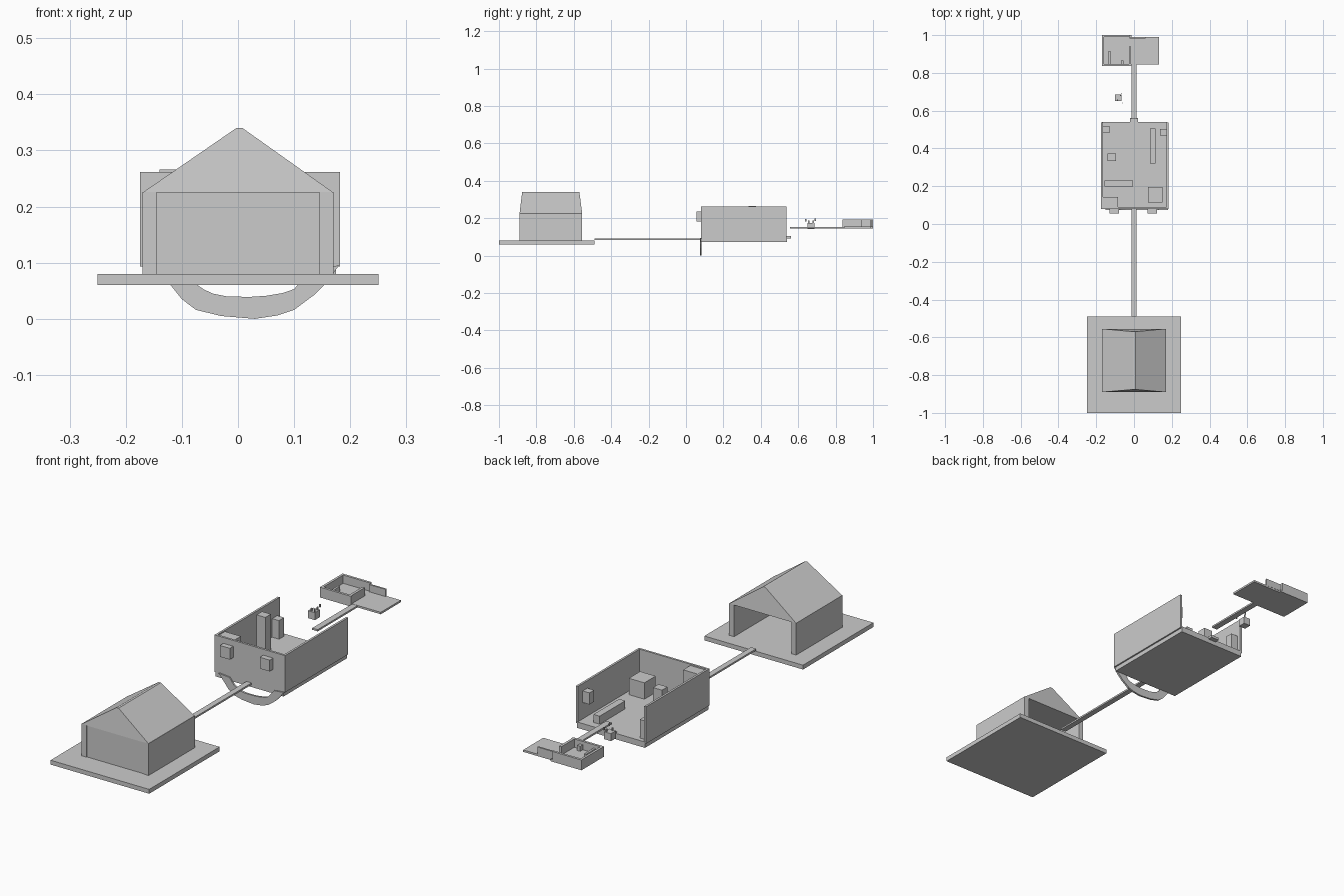
import bpy


def mesh_object(name, verts, faces):
    mesh = bpy.data.meshes.new(name)
    mesh.from_pydata(verts, [], faces)
    mesh.update()
    obj = bpy.data.objects.new(name, mesh)
    bpy.context.collection.objects.link(obj)
    return obj


def box(name, x, y, z):
    """Box from (min, max) ranges on each axis."""
    verts = [(a, b, c) for a in x for b in y for c in z]
    faces = [(0, 1, 3, 2), (4, 6, 7, 5), (0, 4, 5, 1),
             (2, 3, 7, 6), (0, 2, 6, 4), (1, 5, 7, 3)]
    return mesh_object(name, verts, faces)


# ---- Front house on its plate ----
box("house_plate", (-0.25, 0.25), (-1.0, -0.49), (0.06, 0.08))
for side, x in (("left", (-0.17, -0.145)), ("right", (0.145, 0.17))):
    box(f"house_{side}_wall", x, (-0.89, -0.555), (0.08, 0.226))
box("house_front_wall", (-0.145, 0.145), (-0.887, -0.865), (0.08, 0.226))

# Solid roof with slightly leaning gables and a narrow flat ridge
profile = [(-0.17, 0.225), (0.17, 0.225), (0.008, 0.34), (-0.003, 0.34)]
front_y = (-0.89, -0.89, -0.876, -0.876)
back_y = (-0.555, -0.555, -0.57, -0.57)
roof_verts = [(p[0], y, p[1]) for ys in (front_y, back_y) for p, y in zip(profile, ys)]
mesh_object("house_roof", roof_verts,
            [(0, 1, 2, 3), (7, 6, 5, 4)] +
            [(i, i + 4, (i + 1) % 4 + 4, (i + 1) % 4) for i in range(4)])

# ---- Walkways ----
box("front_walkway", (-0.013, 0.013), (-0.49, 0.08), (0.084, 0.092))
box("back_walkway", (-0.014, 0.014), (0.557, 0.845), (0.146, 0.154))
box("back_door_step", (-0.021, 0.021), (0.53, 0.562), (0.092, 0.104))

# ---- Middle room, open at the top and back ----
box("room_floor", (-0.17, 0.175), (0.08, 0.54), (0.073, 0.1))
box("room_left_wall", (-0.175, -0.165), (0.082, 0.538), (0.093, 0.262))
box("room_right_wall", (0.172, 0.182), (0.082, 0.538), (0.093, 0.262))
box("room_front_wall", (-0.175, 0.182), (0.08, 0.09), (0.093, 0.262))
for side, x in (("left", (-0.13, -0.08)), ("right", (0.072, 0.122))):
    box(f"{side}_eye_block", x, (0.055, 0.082), (0.183, 0.235))

# Furniture
box("tall_column", (-0.14, -0.095), (0.334, 0.374), (0.1, 0.266))
box("corner_box", (-0.166, -0.13), (0.483, 0.52), (0.1, 0.185))
box("wall_box", (0.138, 0.173), (0.468, 0.502), (0.175, 0.228))
box("long_bench", (0.084, 0.115), (0.32, 0.505), (0.1, 0.137))
box("desk", (0.073, 0.152), (0.115, 0.197), (0.1, 0.175))
box("low_shelf", (-0.156, -0.005), (0.199, 0.23), (0.1, 0.13))
box("cabinet", (-0.166, -0.085), (0.09, 0.142), (0.1, 0.256))

# Smile-shaped curved strip under the room's front
outer = [(-0.15, 0.095), (-0.12, 0.06), (-0.10, 0.035), (-0.075, 0.016),
         (-0.03, 0.005), (0.03, 0.0), (0.07, 0.006), (0.10, 0.016),
         (0.135, 0.042), (0.155, 0.062), (0.18, 0.095)]
inner = [(-0.095, 0.09), (-0.072, 0.06), (-0.06, 0.052), (-0.045, 0.045),
         (-0.02, 0.04), (0.02, 0.039), (0.05, 0.041), (0.08, 0.046),
         (0.1, 0.053), (0.108, 0.062), (0.13, 0.09)]
n = len(outer)
verts = [(x, y, z) for y in (0.074, 0.083) for line in (outer, inner) for x, z in line]
faces = []
for i in range(n - 1):
    o, r = i, n + i
    O, R = 2 * n + i, 3 * n + i
    faces += [(o, o + 1, r + 1, r), (O, R, R + 1, O + 1),
              (o, O, O + 1, o + 1), (r, r + 1, R + 1, R)]
faces += [(0, n, 3 * n, 2 * n), (n - 1, 3 * n - 1, 4 * n - 1, 2 * n - 1)]
mesh_object("smile_strip", verts, faces)

# ---- Floating cube with little prongs ----
box("small_cube", (-0.1, -0.065), (0.65, 0.686), (0.141, 0.175))
for i, (x, y, z) in enumerate([(-0.09, 0.655, 0.175), (-0.075, 0.68, 0.175),
                               (-0.062, 0.64, 0.183), (-0.07, 0.69, 0.185)]):
    box(f"cube_prong_{i + 1}", (x, x + 0.005), (y - 0.003, y + 0.004), (z, z + 0.013))

# ---- Back platform: walled yard on the left, flat deck on the right ----
box("yard_floor", (-0.17, -0.013), (0.836, 1.0), (0.146, 0.155))
box("deck", (-0.013, 0.132), (0.845, 0.99), (0.146, 0.155))
Z = (0.154, 0.193)
box("yard_front_wall", (-0.17, -0.013), (0.836, 0.847), Z)
box("yard_left_wall", (-0.17, -0.159), (0.847, 0.989), Z)
box("yard_back_wall", (-0.17, -0.023), (0.989, 1.0), Z)
box("yard_right_wall", (-0.027, -0.015), (0.847, 0.94), Z)
box("deck_back_wall", (-0.023, 0.06), (0.983, 0.991), (0.154, 0.188))
box("yard_divider", (-0.135, -0.125), (0.847, 0.916), (0.154, 0.178))
box("yard_stub", (-0.07, -0.055), (0.847, 0.866), (0.154, 0.178))
